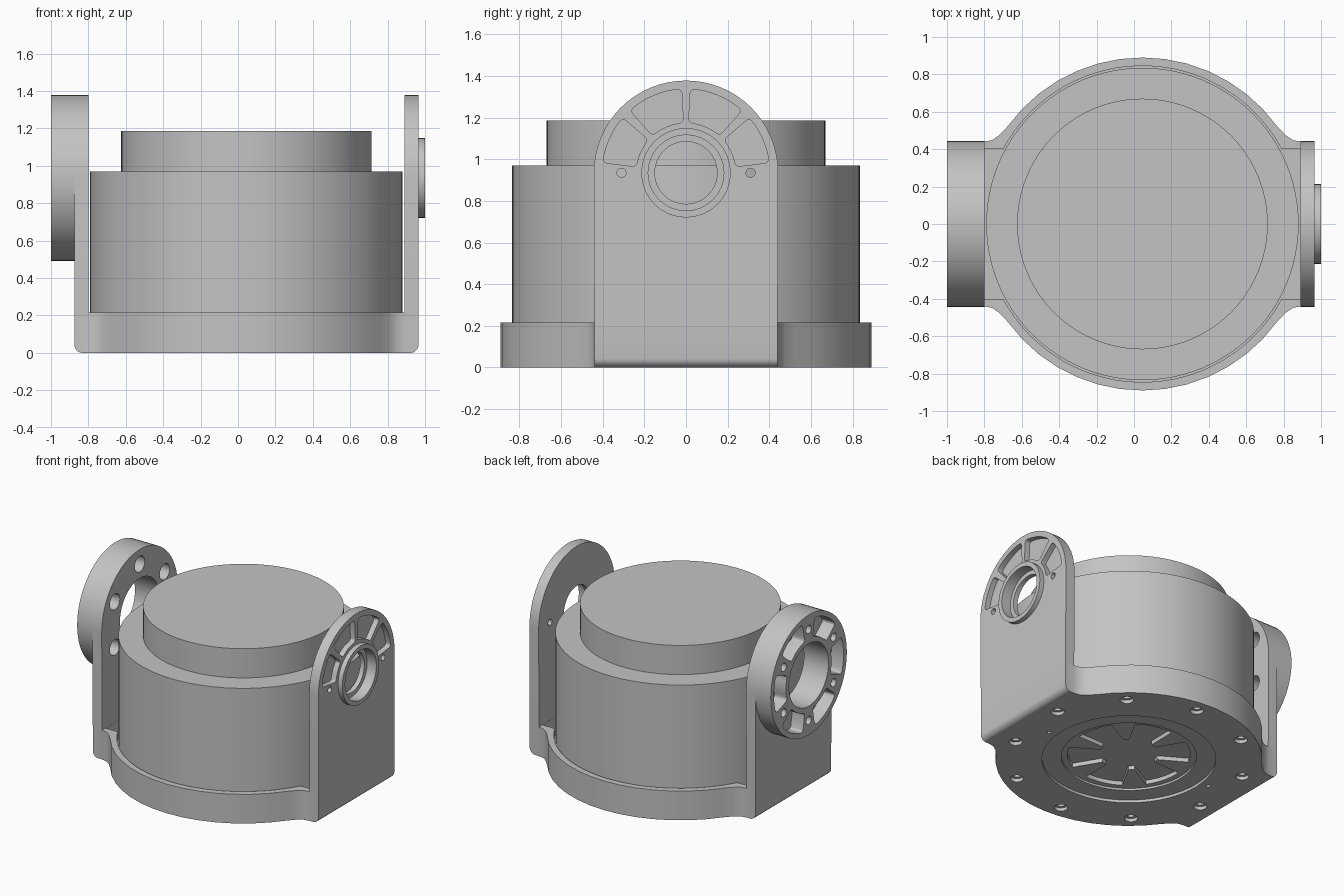
import bpy, bmesh
from math import cos, sin, pi, radians
from mathutils import Vector

old = bpy.data.objects.get("Cube")
if old:
    bpy.data.objects.remove(old, do_unlink=True)

grey = bpy.data.materials.new("plain_grey")
grey.use_nodes = True
colour = (0.55, 0.55, 0.55, 1)
grey.diffuse_color = colour
grey.node_tree.nodes["Principled BSDF"].inputs["Base Color"].default_value = colour

CX = 0.045      # axis of the round body
PZ = 0.935      # height of the pivot axis
R = 0.443       # radius of the arched ends
parts = []


def prism(name, pts, axis, a, b, rounding=0):
    """Extrude a 2D outline along an axis; optionally round its sharp corners."""
    place = {"x": lambda p, q, d: (d, p, q),
             "y": lambda p, q, d: (p, d, q),
             "z": lambda p, q, d: (p, q, d)}[axis]
    bm = bmesh.new()
    low = [bm.verts.new(place(p, q, a)) for p, q in pts]
    face = bm.faces.new(low)
    ext = bmesh.ops.extrude_face_region(bm, geom=[face])
    move = Vector(place(0, 0, b - a))
    bmesh.ops.translate(bm, vec=move, verts=[v for v in ext["geom"] if isinstance(v, bmesh.types.BMVert)])
    bmesh.ops.recalc_face_normals(bm, faces=bm.faces)
    if rounding:
        i = "xyz".index(axis)
        edges = [e for e in bm.edges
                 if abs(e.verts[0].co[i] - e.verts[1].co[i]) > 1e-4 and e.calc_face_angle() > 0.7]
        bmesh.ops.bevel(bm, geom=edges, offset=rounding, segments=3, profile=0.5, affect="EDGES")
        bmesh.ops.recalc_face_normals(bm, faces=bm.faces)
    mesh = bpy.data.meshes.new(name)
    bm.to_mesh(mesh)
    bm.free()
    mesh.materials.append(grey)
    obj = bpy.data.objects.new(name, mesh)
    bpy.context.scene.collection.objects.link(obj)
    return obj


def part(*args, **kw):
    obj = prism(*args, **kw)
    parts.append(obj)
    return obj


def arc(cx, cy, r, a0, a1, n):
    angles = [radians(a0 + (a1 - a0) * i / n) for i in range(n + 1)]
    return [(cx + r * cos(t), cy + r * sin(t)) for t in angles]


def circle(cx, cy, r, n=32):
    return arc(cx, cy, r, 0, 360, n)[:-1]


def sector(cx, cy, r0, r1, a0, a1, n=8):
    return arc(cx, cy, r0, a0, a1, n) + arc(cx, cy, r1, a1, a0, n)


def cut(targets, pts, axis, a, b, rounding=0):
    """Subtract an extruded outline from each target."""
    tool = prism("cutter", pts, axis, a, b, rounding)
    tool.hide_render = True
    for obj in targets:
        mod = obj.modifiers.new("cut", "BOOLEAN")
        mod.operation = "DIFFERENCE"
        mod.solver = "EXACT"
        mod.object = tool
        bpy.context.view_layer.objects.active = obj
        bpy.ops.object.modifier_apply(modifier=mod.name)
    bpy.data.objects.remove(tool, do_unlink=True)


# Base: round dish with an arm on each side
quarter = [(0.92, 0.44), (0.85, 0.44), (0.805, 0.448), (0.765, 0.475)]
right = [(CX + x, y) for x, y in quarter]
left = [(CX - x, y) for x, y in reversed(quarter)]
half = right + arc(CX, 0, 0.89, 36, 144, 14) + left
outline = half + [(x, -y) for x, y in reversed(half)]
base = part("base", outline, "z", 0, 0.215)

# Pocket in the base that holds the body
a = 28.3
pocket = [(CX + 0.844, -0.4)] + [(CX + 0.844, 0.4)]
pocket += arc(CX, 0, 0.845, a, 180 - a, 48)
pocket += [(CX - 0.844, 0.4), (CX - 0.844, -0.4)]
pocket += arc(CX, 0, 0.845, 180 + a, 360 - a, 48)
cut([base], pocket, "z", 0.08, 0.3)

# Softened bottom edges of the arms
for s in (-1, 1):
    curve = [(CX + s * x, z) for x, z in arc(0.875, 0.045, 0.0455, -90, 0, 5)]
    wedge = curve + [(CX + s * 0.96, 0.045), (CX + s * 0.96, -0.04), (CX + s * 0.875, -0.04)]
    cut([base], wedge, "y", -0.6, 0.6)

# Underside: shallow round recess, star pocket and screw holes
cut([base], circle(CX, 0, 0.58, 64), "z", -0.1, 0.02)
cut([base], circle(CX, 0, 0.45, 64), "z", -0.1, 0.035)
star = []
for k in range(6):
    mid = 75 + 60 * k
    star += arc(CX, 0, 0.41, mid - 19, mid + 19, 6)
    star += arc(CX, 0, 0.2, mid + 24, mid + 36, 2)
cut([base], star, "z", -0.1, 0.065)
for k in range(10):
    x, y = arc(CX, 0, 0.79, 13 + 36 * k, 360, 1)[0]
    cut([base], circle(x, y, 0.045, 20), "z", -0.1, 0.025)
    cut([base], circle(x, y, 0.026, 16), "z", -0.1, 0.06)
for angle in (-6, 174):
    x, y = arc(CX, 0, 0.64, angle, 360, 1)[0]
    cut([base], circle(x, y, 0.014, 12), "z", -0.1, 0.05)

# Round body and its raised cap
part("body", circle(CX, 0, 0.835, 96), "z", 0.08, 0.97)
part("body_cap", circle(CX, 0, 0.67, 96), "z", 0.97, 1.185)

# Upright walls with arched tops
arch = [(-0.44, 0.215), (0.44, 0.215)] + arc(0, PZ, R, 0, 180, 32)
right_wall = part("left_side_wall", arch, "x", CX + 0.845, CX + 0.92)
left_wall = part("right_side_wall", arch, "x", CX - 0.92, CX - 0.845)

# Bearing boss with a stepped bore
boss = part("bearing_boss", circle(0, PZ, 0.215, 32), "x", CX + 0.92, 1.0)
cut([right_wall, boss], circle(0, PZ, 0.182, 32), "x", 0.925, 1.1)
cut([right_wall], circle(0, PZ, 0.15, 32), "x", 0.8, 1.1)

# Fan of weight-saving pockets and two pin holes
for a0, a1 in ((7, 41), (48, 87), (93, 132), (139, 173)):
    cut([right_wall], sector(0, PZ, 0.24, 0.402, a0, a1), "x", 0.925, 1.1, rounding=0.02)
for y in (-0.31, 0.31):
    cut([right_wall], circle(y, PZ, 0.022, 16), "x", 0.8, 1.1)

# Drive ring with bore, pockets and counterbored screw holes
ring = part("drive_ring", circle(0, PZ, R, 64), "x", -1.0, CX - 0.92)
both = [ring, left_wall]
cut(both, circle(0, PZ, 0.23, 48), "x", -1.1, -0.7)
for k in range(6):
    cut([ring], sector(0, PZ, 0.265, 0.405, 60 * k - 20, 60 * k + 20), "x", -1.1, -0.9, rounding=0.025)
    y, z = arc(0, PZ, 0.335, 30 + 60 * k, 360, 1)[0]
    cut(both, circle(y, z, 0.03, 16), "x", -1.1, -0.7)
    cut(both, circle(y, z, 0.058, 24), "x", -0.92, -0.7)

# Smooth the curved sides, keep edges sharp
bpy.ops.object.select_all(action="DESELECT")
for obj in parts:
    obj.select_set(True)
bpy.context.view_layer.objects.active = base
bpy.ops.object.shade_smooth_by_angle(angle=radians(30))
